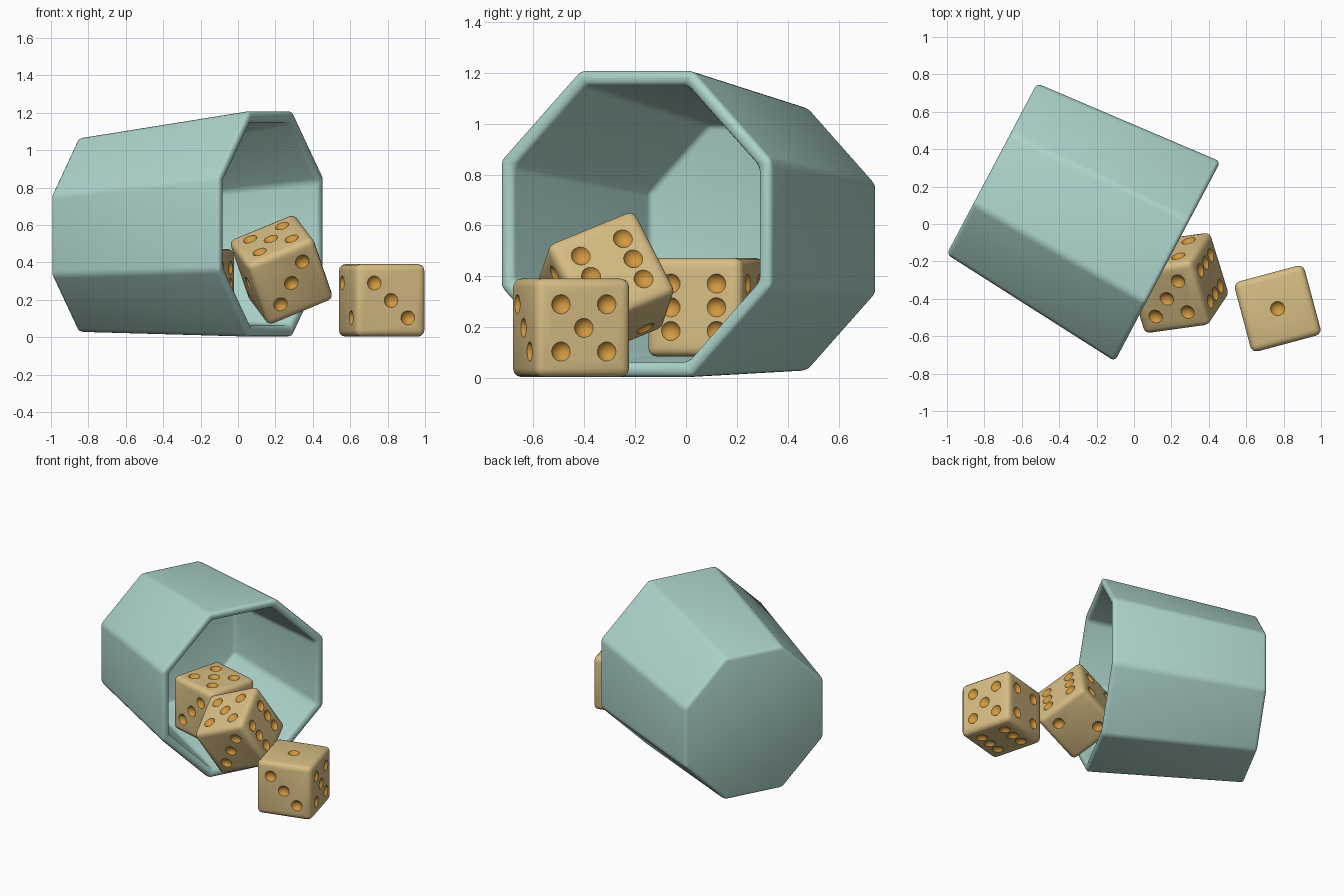
import bpy, bmesh, math
from mathutils import Vector, Matrix, Euler

cube = bpy.data.objects.get("Cube")
if cube:
    bpy.data.objects.remove(cube, do_unlink=True)


def material(name, rgb):
    m = bpy.data.materials.new(name)
    m.use_nodes = True
    m.diffuse_color = (*rgb, 1)
    node = next(n for n in m.node_tree.nodes if n.type == 'BSDF_PRINCIPLED')
    node.inputs["Base Color"].default_value = (*rgb, 1)
    return m


teal = material("pale teal", (0.42, 0.66, 0.61))
cream = material("warm cream", (0.68, 0.51, 0.23))
amber = material("amber", (0.65, 0.32, 0.05))


def make_object(name, bm, *mats):
    bmesh.ops.recalc_face_normals(bm, faces=bm.faces)
    mesh = bpy.data.meshes.new(name)
    bm.to_mesh(mesh)
    bm.free()
    for m in mats:
        mesh.materials.append(m)
    ob = bpy.data.objects.new(name, mesh)
    bpy.context.collection.objects.link(ob)
    return ob


def activate(ob):
    bpy.ops.object.select_all(action='DESELECT')
    ob.select_set(True)
    bpy.context.view_layer.objects.active = ob


def apply_and_smooth(ob):
    activate(ob)
    for mod in list(ob.modifiers):
        bpy.ops.object.modifier_apply(modifier=mod.name)
    bpy.ops.object.shade_smooth_by_angle(angle=math.radians(32))


def add_bevel(ob, width):
    mod = ob.modifiers.new("rounded edges", 'BEVEL')
    mod.width = width
    mod.segments = 3
    mod.limit_method = 'ANGLE'
    mod.angle_limit = math.radians(25)


# Cup: octagonal rings from outer base to mouth and back down inside
mouth = Vector((0.18, -0.20, 0.607))
base = Vector((-0.76, 0.295, 0.546))
across = Vector((0.467, 0.884, 0))
up = Vector((0, 0, 1))


def octagon(bm, t, apothem):
    radius = apothem / math.cos(math.pi / 8)
    centre = base.lerp(mouth, t)
    angles = [(k + 0.5) * math.pi / 4 for k in range(8)]
    return [bm.verts.new(centre + radius * (across * math.cos(a) + up * math.sin(a)))
            for a in angles]


bm = bmesh.new()
rings = [octagon(bm, t, r) for t, r in
         ((0, 0.517), (1, 0.604), (1, 0.546), (0.08, 0.447))]
for low, high in zip(rings, rings[1:]):
    for k in range(8):
        n = (k + 1) % 8
        bm.faces.new((low[k], low[n], high[n], high[k]))
bm.faces.new(rings[0])
bm.faces.new(rings[-1])
cup = make_object("cup", bm, teal)
add_bevel(cup, 0.024)
apply_and_smooth(cup)

# Die body
SIZE = 0.387
STEP = 0.093
bm = bmesh.new()
bmesh.ops.create_cube(bm, size=SIZE)
die = make_object("outer_die", bm, cream, amber)
add_bevel(die, 0.034)

# Pip layouts: face normal, two in-plane axes, and pip grid positions
X, Y, Z = Vector((1, 0, 0)), Vector((0, 1, 0)), Vector((0, 0, 1))
corners = [(-1, -1), (-1, 1), (1, -1), (1, 1)]
diagonal = [(-1, 1), (1, -1)]
centre_pip = [(0, 0)]
layouts = [
    (Z, X, Y, centre_pip),
    (-X, Y, -Z, [(1, -1), (-1, 1)]),
    (-Y, X, Z, diagonal + centre_pip),
    (Y, X, Z, corners),
    (X, Y, Z, corners + centre_pip),
    (-Z, X, Y, corners + [(0, -1), (0, 1)]),
]

# Shallow round dishes cut by spheres hovering over each face
PIP, DEPTH = 0.038, 0.021
ball = (PIP ** 2 + DEPTH ** 2) / (2 * DEPTH)
bm = bmesh.new()
for normal, u, v, pips in layouts:
    turn = Z.rotation_difference(normal).to_matrix().to_4x4()
    for a, b in pips:
        spot = normal * (SIZE / 2 + ball - DEPTH) + (u * a + v * b) * STEP
        bmesh.ops.create_uvsphere(bm, u_segments=24, v_segments=16, radius=ball,
                                  matrix=Matrix.Translation(spot) @ turn)
for f in bm.faces:
    f.material_index = 1
cutter = make_object("pip_cutter", bm, cream, amber)
cutter.hide_render = True
cut = die.modifiers.new("pips", 'BOOLEAN')
cut.operation = 'DIFFERENCE'
cut.solver = 'EXACT'
cut.object = cutter
apply_and_smooth(die)
bpy.data.objects.remove(cutter, do_unlink=True)

# Place the three dice; two are rolled so the five faces upward
roll = Matrix.Rotation(math.radians(-90), 4, 'Y')


def place(ob, location, degrees, first=Matrix.Identity(4)):
    spin = Euler([math.radians(d) for d in degrees]).to_matrix().to_4x4()
    ob.matrix_world = Matrix.Translation(location) @ spin @ first


def copy_die(name):
    ob = bpy.data.objects.new(name, die.data)
    bpy.context.collection.objects.link(ob)
    return ob


place(die, (0.768, -0.452, 0.197), (0, 0, 15))
place(copy_die("tumbling_die"), (0.232, -0.315, 0.361), (23.2, -22.3, 7.9), roll)
place(copy_die("inner_die"), (-0.25, 0.08, 0.278), (0, 0, -15), roll)
